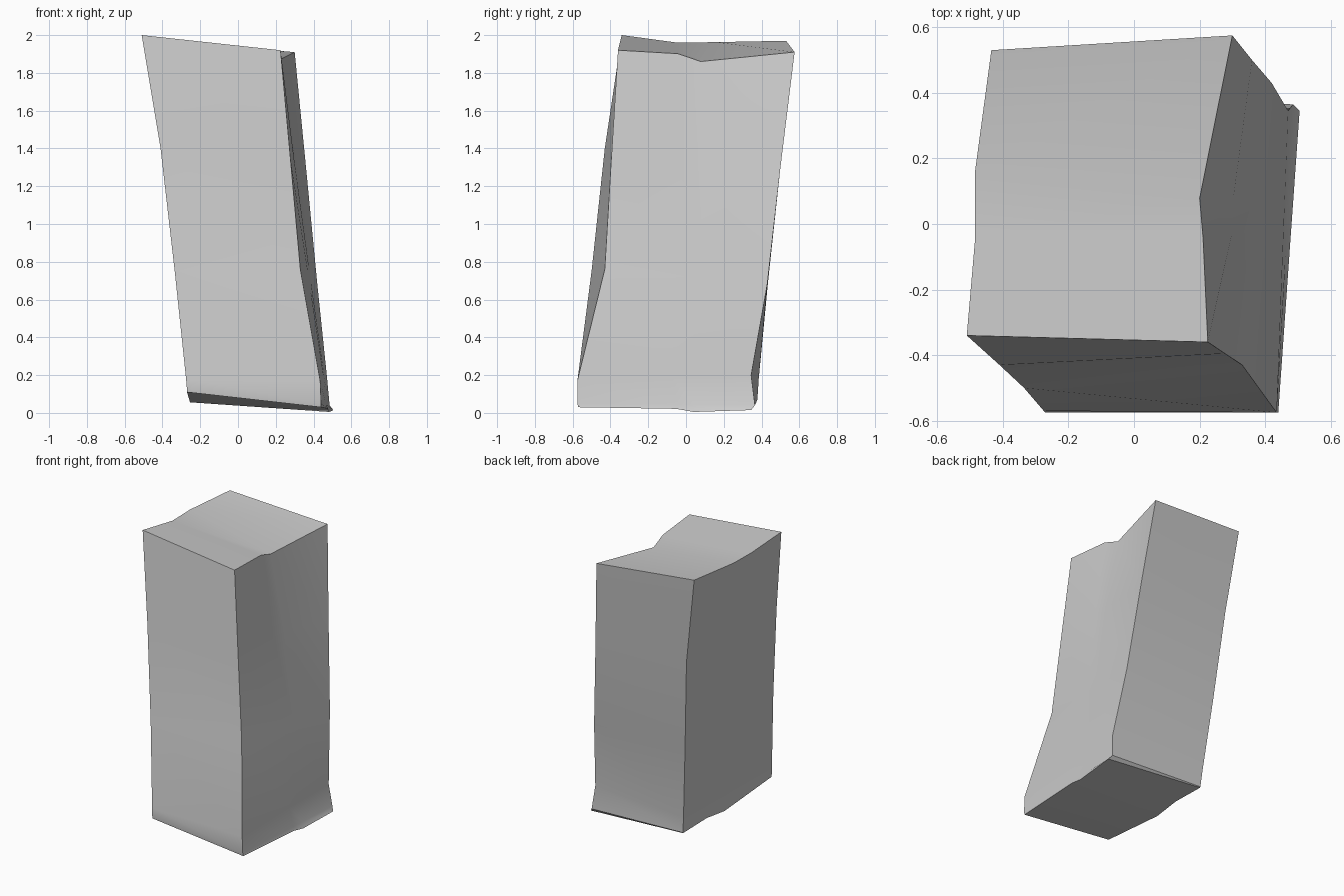
import bpy
import bmesh
from math import radians
from mathutils import Vector

default_cube = bpy.data.objects.get("Cube")
if default_cube:
    bpy.data.objects.remove(default_cube, do_unlink=True)


def make_material(name, colour):
    material = bpy.data.materials.new(name)
    material.use_nodes = True
    material.diffuse_color = colour
    shader = next(n for n in material.node_tree.nodes if n.type == "BSDF_PRINCIPLED")
    shader.inputs["Base Color"].default_value = colour
    return material


# Paths of the four leaning corner edges, from the ground to the top
front_left = [(-.27, -.575, .11), (-.27, -.575, .12), (-.275, -.57, .18),
              (-.335, -.5, .75), (-.41, -.43, 1.4), (-.51, -.34, 2)]
front_right = [(.44, -.57, .03), (.44, -.575, .05), (.435, -.575, .17),
               (.33, -.43, .76), (.277, -.395, 1.35), (.225, -.36, 1.92)]
back_left = [(-.24, .375, .065), (-.24, .378, .07), (-.25, .385, .18),
             (-.297, .435, .7), (-.35, .495, 1.35), (-.435, .53, 1.97)]
back_right = [(.505, .345, .015), (.485, .365, .04), (.47, .345, .2),
              (.42, .43, .68), (.36, .5, 1.3), (.3, .575, 1.91)]


def side_path(front, back, low, high, bottom_dent, top_dent):
    """Path down a side face, between two corner paths, dented at its ends."""
    path = []
    last = len(front) - 1
    for i, (a, b) in enumerate(zip(front, back)):
        a, b = Vector(a), Vector(b)
        height = (a.z + b.z) / 4
        point = a.lerp(b, low + (high - low) * height)
        if i == 0:
            point += Vector(bottom_dent)
        elif i == last:
            point += Vector(top_dent)
        elif i == last - 1:
            point.x += top_dent[0] * .3
        path.append(point)
    return path


# Two dented folds on each side face
left_fold_a = side_path(front_left, back_left, .54, .34, (0, 0, -.03), (0, 0, -.03))
left_fold_b = side_path(front_left, back_left, .74, .57, (0, 0, 0), (-.018, 0, -.02))
right_fold_a = side_path(front_right, back_right, .57, .33, (0, 0, 0), (-.04, 0, -.015))
right_fold_b = side_path(front_right, back_right, .67, .46, (0, 0, -.015), (-.06, 0, -.055))

# Loft the block around all the paths
paths = [front_left, left_fold_a, left_fold_b, back_left,
         back_right, right_fold_b, right_fold_a, front_right]
count = len(paths)
bm = bmesh.new()
rings = [[bm.verts.new(point) for point in ring] for ring in zip(*paths)]
for lower, upper in zip(rings, rings[1:]):
    for i in range(count):
        j = (i + 1) % count
        bm.faces.new((lower[i], lower[j], upper[j], upper[i]))

# Close the bottom and top with strips running left to right
for ring in (rings[0], rings[-1]):
    for i in range(count // 2 - 1):
        bm.faces.new((ring[i], ring[i + 1], ring[-i - 2], ring[-i - 1]))
bmesh.ops.recalc_face_normals(bm, faces=bm.faces)

mesh = bpy.data.meshes.new("stone_block")
bm.to_mesh(mesh)
bm.free()
mesh.materials.append(make_material("grey_stone", (.6, .6, .6, 1)))
block = bpy.data.objects.new("stone_block", mesh)
bpy.context.collection.objects.link(block)

# Smooth the gentle folds and keep the block edges sharp
bpy.ops.object.select_all(action="DESELECT")
block.select_set(True)
bpy.context.view_layer.objects.active = block
bpy.ops.object.shade_smooth_by_angle(angle=radians(35))
